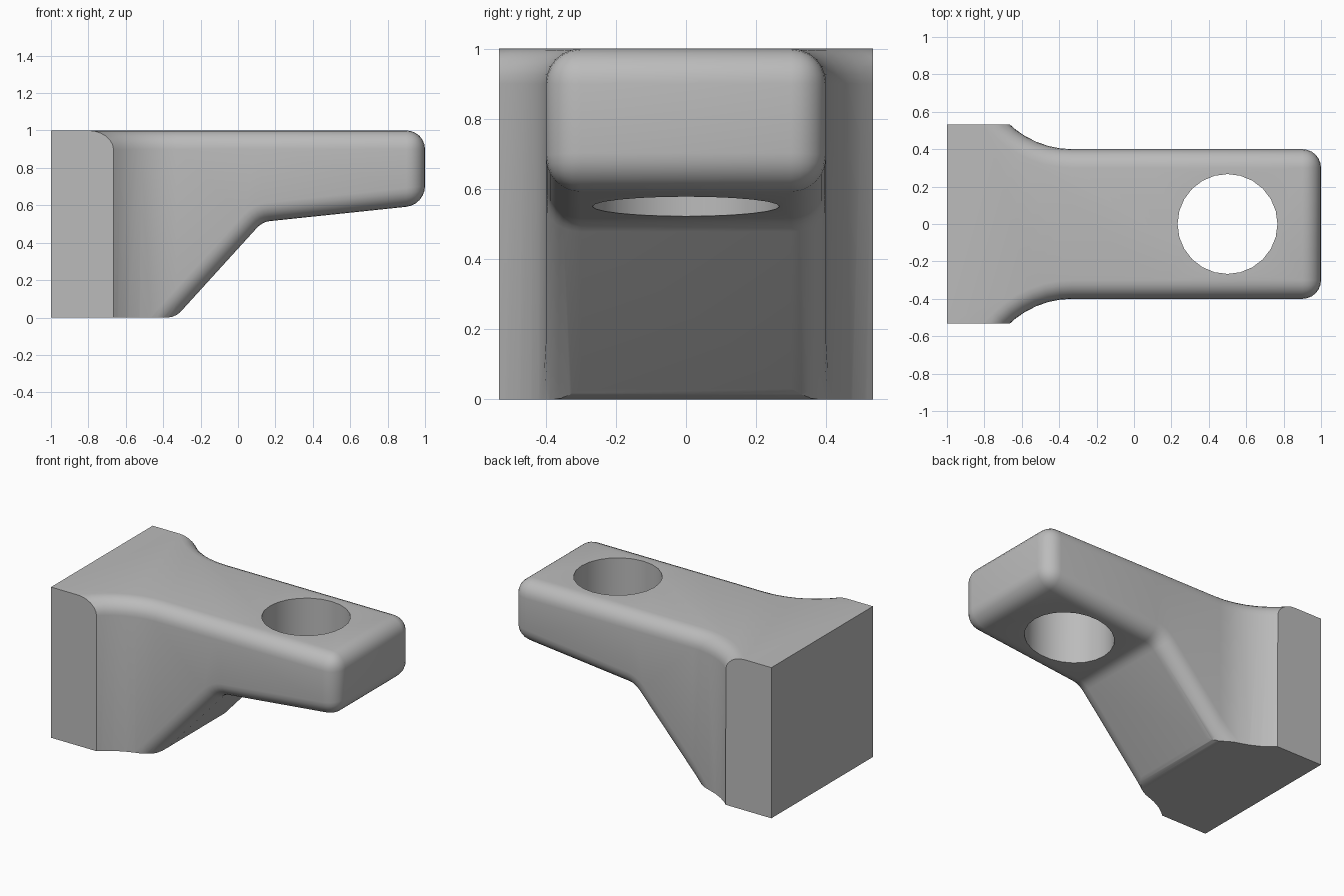
import bpy, bmesh, math

if "Cube" in bpy.data.objects:
    bpy.data.objects.remove(bpy.data.objects["Cube"])

FILLET = 0.1
ARM_HALF, BLOCK_HALF = 0.4, 0.533
ARC_X, ARC_R = -0.33, 0.493        # flare where the arm widens into the block
KNEE_X, TIP_X, FAR_X = 0.13, 1.0, -1.3
HOLE_X, HOLE_R = 0.5, 0.267


def make_object(name, bm):
    bmesh.ops.recalc_face_normals(bm, faces=bm.faces)
    mesh = bpy.data.meshes.new(name)
    bm.to_mesh(mesh)
    bm.free()
    obj = bpy.data.objects.new(name, mesh)
    bpy.context.collection.objects.link(obj)
    return obj


def shallow(x):
    return 0.55 + 0.105 * (x - HOLE_X)


def slope(x):
    return shallow(KNEE_X) + 1.1 * (x - KNEE_X)


# Half outline of the arm in plan, as (x, y, underside z), from back to tip
half = [(FAR_X, 0.765, slope(FAR_X))]
for i in range(11):
    a = math.radians(75 * (1 - i / 10))
    x = ARC_X - ARC_R * math.sin(a)
    half.append((x, ARM_HALF + ARC_R * (1 - math.cos(a)), slope(x)))

# Softly rounded knee on the underside
x0, x2 = KNEE_X - 0.03, KNEE_X + 0.04
for i in range(5):
    t = i / 4
    blend = ((1 - t) ** 2, 2 * t * (1 - t), t * t)
    x = sum(b * p for b, p in zip(blend, (x0, KNEE_X, x2)))
    z = sum(b * p for b, p in zip(blend, (slope(x0), shallow(KNEE_X), shallow(x2))))
    half.append((x, ARM_HALF, z))
half.append((TIP_X, ARM_HALF, shallow(TIP_X)))

# Arm body: top, underside strips, sides and ends
bm = bmesh.new()
rows = []
for side in (1, -1):
    top = [bm.verts.new((x, side * y, 1)) for x, y, z in half]
    low = [bm.verts.new((x, side * y, z)) for x, y, z in half]
    rows.append((top, low))
    for i in range(len(half) - 1):
        bm.faces.new((top[i], top[i + 1], low[i + 1], low[i]))
(top_l, low_l), (top_r, low_r) = rows
bm.faces.new(top_l + top_r[::-1])
bm.faces.new(low_l[:13] + low_r[:13][::-1])
for i in range(12, len(half) - 1):
    bm.faces.new((low_l[i], low_l[i + 1], low_r[i + 1], low_r[i]))
for i in (0, -1):
    bm.faces.new((top_l[i], top_r[i], low_r[i], low_l[i]))
bmesh.ops.recalc_face_normals(bm, faces=bm.faces)

# Round every hard edge except those at the back
hard = [e for e in bm.edges
        if e.calc_face_angle(0) > math.radians(35)
        and max(v.co.x for v in e.verts) > FAR_X + 0.05]
bmesh.ops.bevel(bm, geom=hard, offset=FILLET, offset_type='OFFSET', segments=6,
                profile=0.5, affect='EDGES', clamp_overlap=False)
body = make_object("bracket_body", bm)

# Trimming block: flat back, sides and base, with a rounded front base edge
bm = bmesh.new()
profile = [(-1, 0), (-0.378, 0), (-0.354, 0.003), (-0.328, 0.014),
           (-0.306, 0.031), (1.2, 0.031), (1.2, 1.2), (-1, 1.2)]
face = bm.faces.new([bm.verts.new((x, -BLOCK_HALF, z)) for x, z in profile])
grown = bmesh.ops.extrude_face_region(bm, geom=[face])["geom"]
bmesh.ops.translate(bm, vec=(0, 2 * BLOCK_HALF, 0),
                    verts=[g for g in grown if isinstance(g, bmesh.types.BMVert)])
trim = make_object("trim_cutter", bm)

# Round hole through the arm
bm = bmesh.new()
bmesh.ops.create_cone(bm, cap_ends=True, segments=24, radius1=HOLE_R,
                      radius2=HOLE_R, depth=3)
hole = make_object("hole_cutter", bm)
hole.location.x = HOLE_X

bpy.context.view_layer.objects.active = body
for cutter, operation in ((trim, 'INTERSECT'), (hole, 'DIFFERENCE')):
    cutter.hide_render = True
    mod = body.modifiers.new(cutter.name, 'BOOLEAN')
    mod.operation = operation
    mod.solver = 'EXACT'
    mod.object = cutter
    bpy.ops.object.modifier_apply(modifier=mod.name)
    bpy.data.objects.remove(cutter)

# Plain grey finish
grey = bpy.data.materials.new("plain_grey")
grey.use_nodes = True
colour = (0.5, 0.5, 0.5, 1)
grey.diffuse_color = colour
grey.node_tree.nodes["Principled BSDF"].inputs["Base Color"].default_value = colour
body.data.materials.clear()
body.data.materials.append(grey)

bpy.ops.object.select_all(action='DESELECT')
body.select_set(True)
bpy.ops.object.shade_smooth_by_angle(angle=math.radians(30))
